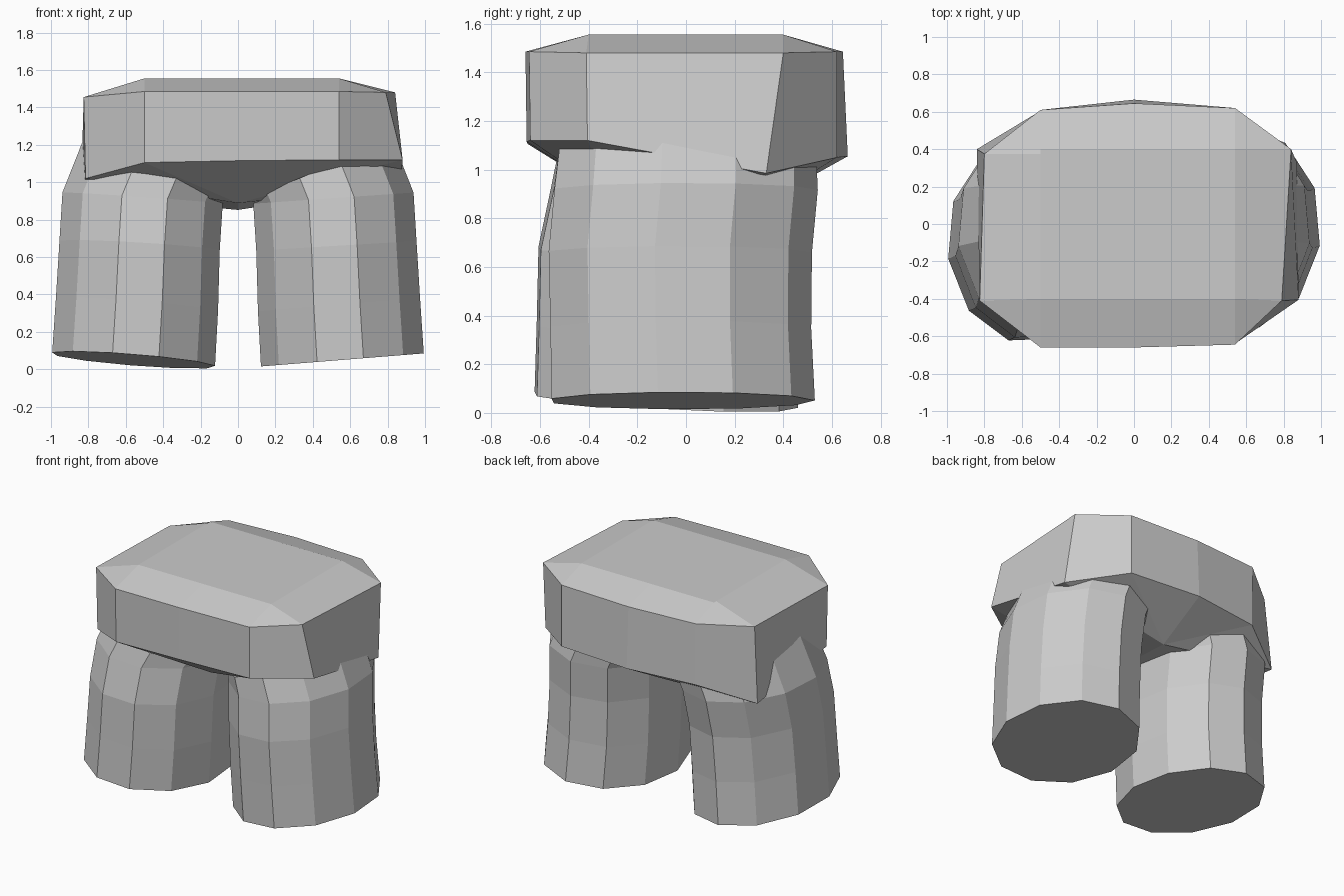
import bpy, bmesh
from math import sin, cos, radians

if "Cube" in bpy.data.objects:
    bpy.data.objects.remove(bpy.data.objects["Cube"])


def loft(name, rings):
    """Skin equal-length rings (bottom to top), cap both ends, merge collapsed points."""
    bm = bmesh.new()
    vr = [[bm.verts.new(p) for p in r] for r in rings]
    n = len(rings[0])
    for a, b in zip(vr, vr[1:]):
        for i in range(n):
            j = (i + 1) % n
            bm.faces.new((a[i], a[j], b[j], b[i]))
    bm.faces.new(vr[0][::-1])
    bm.faces.new(vr[-1])
    bmesh.ops.remove_doubles(bm, verts=bm.verts, dist=0.0005)
    bmesh.ops.recalc_face_normals(bm, faces=bm.faces)
    me = bpy.data.meshes.new(name)
    bm.to_mesh(me)
    bm.free()
    ob = bpy.data.objects.new(name, me)
    bpy.context.collection.objects.link(ob)
    return ob


def clamp(v, lo, hi):
    return max(lo, min(hi, v))


# Hips: waist outline and hem outline, counter-clockwise from front centre
waist = [(0, -.66, 1.485), (.54, -.645, 1.485), (.79, -.41, 1.48), (.84, .40, 1.48),
         (.54, .62, 1.485), (0, .645, 1.485), (-.50, .61, 1.485), (-.80, .375, 1.455),
         (-.825, -.41, 1.455), (-.50, -.66, 1.485)]
hem = [(0, -.655, 1.115), (.54, -.64, 1.12), (.88, -.405, 1.12), (.87, .33, .985),
       (.54, .62, 1.05), (0, .665, 1.055), (-.50, .605, 1.05), (-.84, .40, .93),
       (-.815, -.41, 1.02), (-.50, -.65, 1.105)]
top = [(clamp(x, -.50, .54), clamp(y, -.40, .40), 1.555) for x, y, z in waist]
crotch = [(0, clamp(y, -.30, .30), .87 - .06 * clamp(y, -.30, .30)) for x, y, z in hem]
loft("hips", [crotch, hem, waist, top])

# Legs: centre x, radius x, radius y, height, sideways slope, y offset, left-shift weight
LEG = [(.560, .440, .550, .050, .08, -.020, 1.0),
       (.542, .438, .545, .345, .08, -.030, 0.8),
       (.528, .433, .550, .660, .06, -.032, 0.6),
       (.512, .433, .550, .915, .07, -.008, 0.2),
       (.450, .385, .535, 1.070, .40, .000, 0.0)]
SIDES = 11


def leg(name, side, shift, tilt):
    rings = []
    for cx, rx, ry, z, slope, y0, w in LEG:
        ring = []
        for k in range(SIDES):
            a = radians(-10 + 360 / SIDES * k)
            dx, dy = rx * cos(a), ry * sin(a)
            ring.append((side * (cx + dx), dy + y0 + shift * w,
                         max(0, z + slope * dx + tilt * w * dy)))
        rings.append(ring)
    return loft(name, rings)


leg("right_leg", 1, 0, 0)
leg("left_leg", -1, -.07, -.055)
